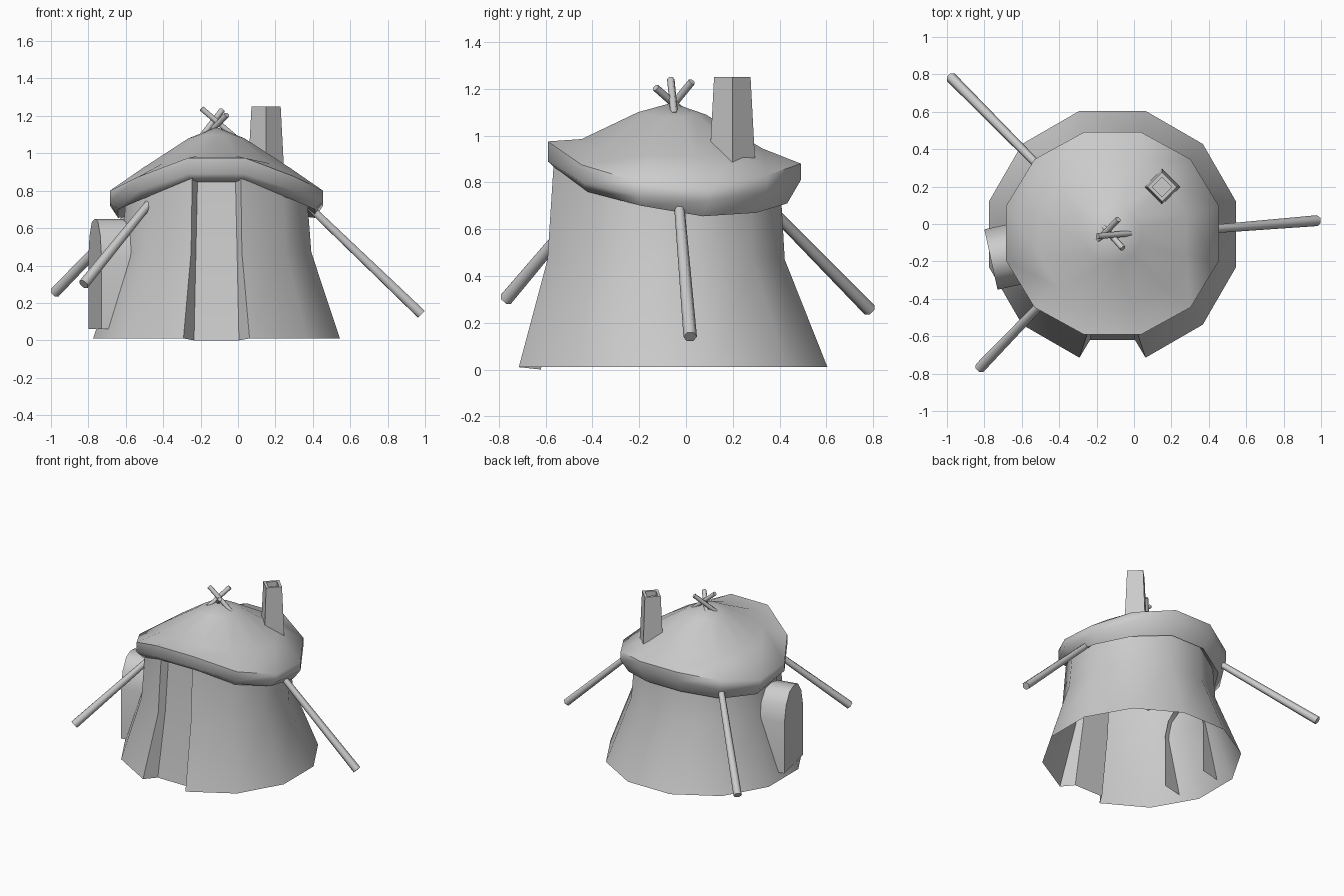
import bpy, bmesh, math
from mathutils import Vector

if "Cube" in bpy.data.objects:
    bpy.data.objects.remove(bpy.data.objects["Cube"])

CX = -0.115  # hut axis in x


def finish(name, bm, angle=40):
    bmesh.ops.recalc_face_normals(bm, faces=bm.faces)
    me = bpy.data.meshes.new(name)
    bm.to_mesh(me)
    bm.free()
    ob = bpy.data.objects.new(name, me)
    bpy.context.collection.objects.link(ob)
    bpy.ops.object.select_all(action='DESELECT')
    ob.select_set(True)
    bpy.context.view_layer.objects.active = ob
    bpy.ops.object.shade_smooth_by_angle(angle=math.radians(angle))
    return ob


def loft(bm, rings, closed=True):
    vr = [[bm.verts.new(p) for p in r] for r in rings]
    n = len(vr[0])
    for a, b in zip(vr, vr[1:]):
        for i in range(n if closed else n - 1):
            j = (i + 1) % n
            bm.faces.new((a[i], a[j], b[j], b[i]))
    return vr


def angles():
    # 12 directions measured from the front; index 0..5 by distance from it
    for k in range(12):
        t = math.radians(15 + 30 * k)
        yield t, (k if k < 6 else 11 - k)


def ring(cy, rx, ry, zs):
    return [Vector((CX + rx * math.sin(t), cy - ry * math.cos(t), zs[i]))
            for t, i in angles()]


def rod(name, a, b, ra, rb, sides=6):
    a, b = Vector(a), Vector(b)
    d = b - a
    q = d.to_track_quat('Z', 'Y')
    bm = bmesh.new()
    vr = loft(bm, [[p + q @ Vector((r * math.cos(k * math.tau / sides),
                                    r * math.sin(k * math.tau / sides), 0))
                    for k in range(sides)] for p, r in ((a, ra), (b, rb))])
    bm.faces.new(vr[0])
    bm.faces.new(vr[1])
    return finish(name, bm, 61)


# flared cloth wall with a recessed doorway in the front side
wall = []
top = [0.92, 0.84, 0.78, 0.74, 0.76, 0.8]
for cy, r, zs, dx, dy, dz in ((-0.055, 0.683, [0.01] * 6, 0.12, -0.62, 0.0),
                              (-0.085, 0.525, [0.47] * 6, 0.11, -0.545, 0.47),
                              (-0.08, 0.5, top, 0.10, -0.515, 0.92)):
    wall.append(ring(cy, r, r, zs) + [Vector((CX - dx, dy, dz)), Vector((CX + dx, dy, dz))])
bm = bmesh.new()
loft(bm, wall)
finish("tent_wall", bm, 40)

# drooping roof with a thick rolled rim, lifted over the door
roof = [
    ring(-0.06, 0.46, 0.45, [0.84, 0.80, 0.76, 0.71, 0.72, 0.76]),
    ring(-0.06, 0.545, 0.51, [0.855, 0.76, 0.70, 0.655, 0.67, 0.71]),
    ring(-0.05, 0.59, 0.56, [0.89, 0.80, 0.74, 0.72, 0.76, 0.81]),
    ring(-0.05, 0.59, 0.56, [0.975, 0.875, 0.80, 0.78, 0.83, 0.88]),
    ring(-0.06, 0.41, 0.40, [0.985, 0.945, 0.92, 0.91, 0.925, 0.945]),
    ring(-0.06, 0.155, 0.15, [1.10, 1.09, 1.08, 1.08, 1.09, 1.09]),
]
bm = bmesh.new()
vr = loft(bm, roof)
tip = bm.verts.new((CX, -0.06, 1.14))
for i in range(12):
    bm.faces.new((vr[-1][i], vr[-1][(i + 1) % 12], tip))
finish("roof", bm, 60)

# square chimney with a hollow top
bm = bmesh.new()
vr = loft(bm, [[Vector((0.15 + r * math.cos(k * math.pi / 2),
                        0.198 + r * math.sin(k * math.pi / 2), z)) for k in range(4)]
               for r, z in ((0.102, 0.80), (0.078, 1.25), (0.052, 1.25), (0.052, 1.17))])
bm.faces.new(vr[-1])
finish("chimney", bm, 30)

# support poles leaning out from under the roof
poles = [((0.38, -0.03, 0.715), (0.98, 0.018, 0.14)),
         ((-0.48, 0.28, 0.77), (-0.98, 0.785, 0.255)),
         ((-0.46, -0.39, 0.75), (-0.825, -0.77, 0.30))]
for n, (a, b) in enumerate(poles):
    rod(f"pole_{n + 1}", a, b, 0.022, 0.029)

# crossed sticks at the roof tip
sticks = [((-0.02, -0.05, 1.09), (-0.195, -0.065, 1.24)),
          ((-0.195, -0.09, 1.09), (-0.085, 0.025, 1.23)),
          ((-0.175, 0.0, 1.09), (-0.06, -0.13, 1.205))]
for n, (a, b) in enumerate(sticks):
    rod(f"tip_stick_{n + 1}", a, b, 0.016, 0.016)

# arched alcove on the left side, open toward the inside
half = [(0.165, 0.06), (0.165, 0.44), (0.135, 0.56), (0.075, 0.635)]
outline = half + [(0, 0.65)] + [(-u, z) for u, z in reversed(half)]
along = Vector((0.07, -0.32, 0)).normalized()
inward = Vector((0.32, 0.07, 0)).normalized()
mid = Vector((-0.765, -0.19, 0))
bm = bmesh.new()
vr = loft(bm, [[mid + along * u + inward * d + Vector((0, 0, z)) for u, z in outline]
               for d in (0, 0.2)], closed=False)
bm.faces.new(vr[0])
finish("side_alcove", bm, 50)
